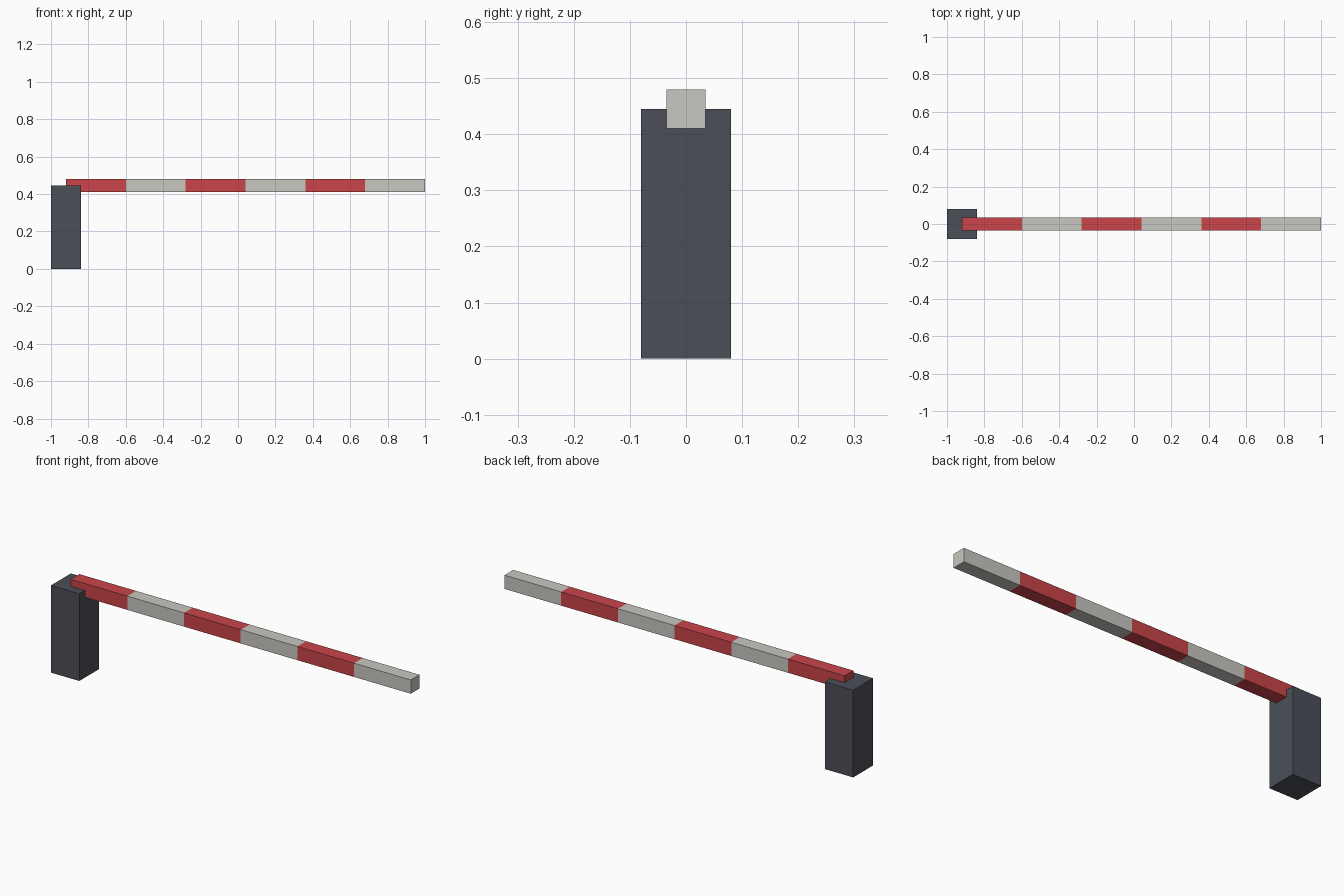
import bpy, bmesh
from mathutils import Matrix, Vector

if "Cube" in bpy.data.objects:
    bpy.data.objects.remove(bpy.data.objects["Cube"])


def material(name, rgb):
    m = bpy.data.materials.new(name)
    m.diffuse_color = (*rgb, 1)
    m.use_nodes = True
    m.node_tree.nodes["Principled BSDF"].inputs["Base Color"].default_value = m.diffuse_color
    return m


def box(name, lo, hi, mats, stripes=1):
    """Box between two corners, cut along x into equal stripes of alternating material."""
    lo, hi = Vector(lo), Vector(hi)
    step = (hi.x - lo.x) / stripes
    bm = bmesh.new()
    bmesh.ops.create_cube(bm, size=1, matrix=Matrix.Translation((lo + hi) / 2)
                          @ Matrix.Diagonal((*(hi - lo), 1)))
    for i in range(1, stripes):
        bmesh.ops.bisect_plane(bm, geom=bm.verts[:] + bm.edges[:] + bm.faces[:],
                               plane_co=(lo.x + i * step, 0, 0), plane_no=(1, 0, 0))
    for f in bm.faces:
        i = int((f.calc_center_median().x - lo.x) / step)
        f.material_index = min(max(i, 0), stripes - 1) % len(mats)
    me = bpy.data.meshes.new(name)
    bm.to_mesh(me)
    bm.free()
    for m in mats:
        me.materials.append(m)
    ob = bpy.data.objects.new(name, me)
    bpy.context.collection.objects.link(ob)
    return ob


dark = material("dark_grey", (0.07, 0.078, 0.097))
red = material("red", (0.59, 0.06, 0.068))
white = material("off_white", (0.58, 0.57, 0.53))

# Upright post at the left end
box("post", (-1, -0.08, 0), (-0.84, 0.08, 0.445), [dark])

# Striped boom arm, sunk into the top of the post
box("boom_arm", (-0.92, -0.035, 0.41), (1, 0.035, 0.48), [red, white], stripes=6)
